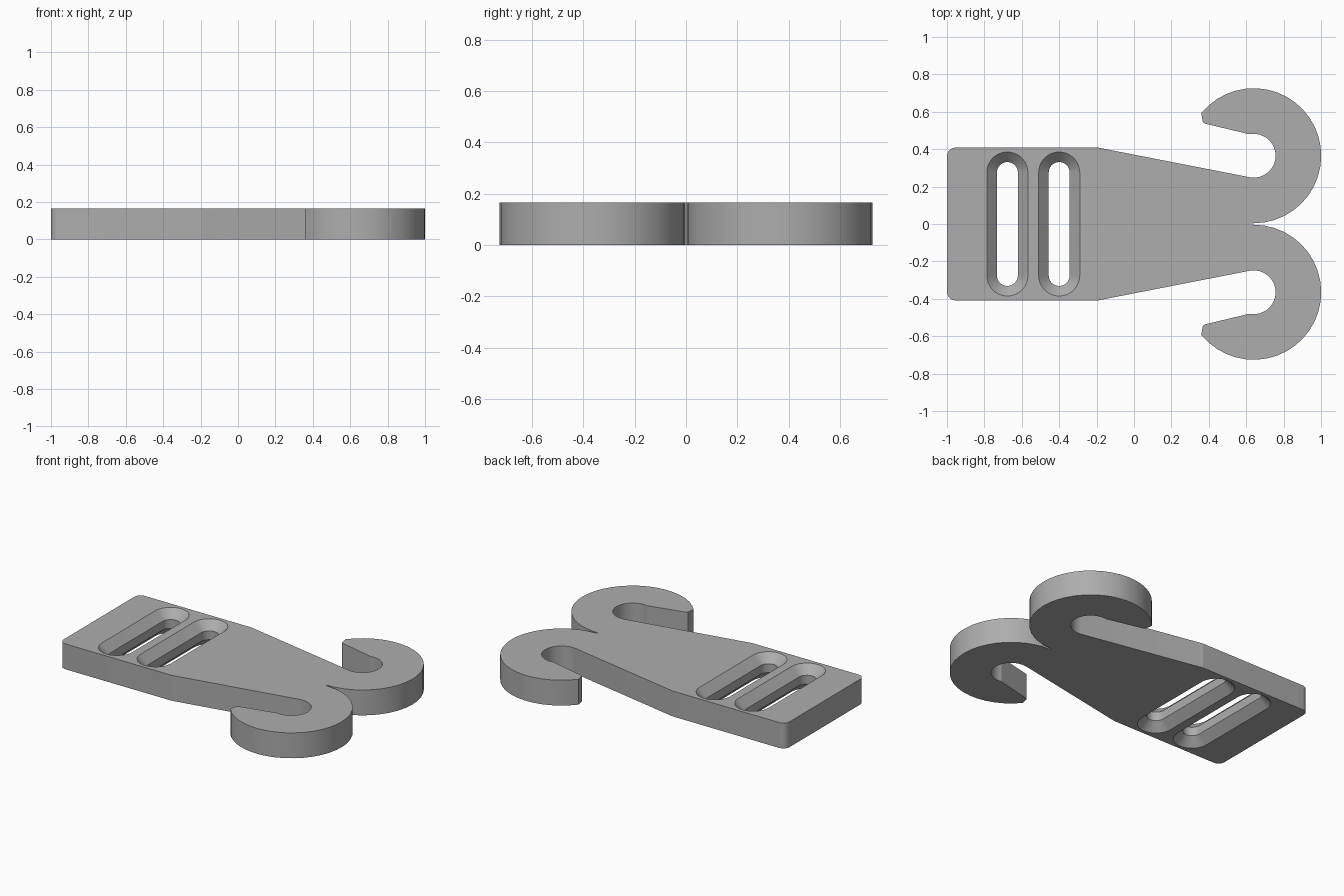
import bpy
import bmesh
from math import sin, cos, pi, radians

cube = bpy.data.objects.get("Cube")
if cube:
    bpy.data.objects.remove(cube, do_unlink=True)

THICK = 0.165

grey = bpy.data.materials.new("plain grey")
grey.use_nodes = True
colour = (0.42, 0.42, 0.42, 1)
grey.diffuse_color = colour
grey.node_tree.nodes["Principled BSDF"].inputs["Base Color"].default_value = colour


def arc(cx, cy, r, start, end, steps):
    """Points along an arc, angles in degrees."""
    angles = [radians(start + (end - start) * i / steps) for i in range(steps + 1)]
    return [(cx + r * cos(a), cy + r * sin(a)) for a in angles]


def loft(name, sections):
    """Solid through stacked (outline, height) sections, counter-clockwise."""
    bm = bmesh.new()
    rings = [[bm.verts.new((x, y, z)) for x, y in pts] for pts, z in sections]
    bm.faces.new(rings[0][::-1])
    bm.faces.new(rings[-1])
    for low, high in zip(rings, rings[1:]):
        for i in range(len(low)):
            j = (i + 1) % len(low)
            bm.faces.new((low[i], low[j], high[j], high[i]))
    mesh = bpy.data.meshes.new(name)
    bm.to_mesh(mesh)
    bm.free()
    mesh.materials.append(grey)
    obj = bpy.data.objects.new(name, mesh)
    bpy.context.collection.objects.link(obj)
    return obj


def slot(r, x, half=0.275):
    """Rounded slot outline running along y."""
    return arc(x, half, r, 0, 180, 18) + arc(x, -half, r, 180, 360, 18)


# Left half of the plate outline, ending in an open hook
hx, hy = 0.64, 0.365
half = arc(hx, hy, 0.361, -90, 141, 26)                  # outer hook curve
half += [(0.368, 0.545), (0.378, 0.537)]                 # blunt tip
half += arc(hx, hy, 0.117, 101.3, -101.3, 22)            # inner hook curve
half += [(-0.19, 0.408)]                                 # start of the taper
half += arc(-0.955, 0.363, 0.045, 90, 180, 10)           # rounded corner
outline = half + [(x, -y) for x, y in reversed(half)]
plate = loft("hook_plate", [(outline, 0), (outline, THICK)])

# Strap slots, flared on both faces
FLARE, DEEP, OVER = 0.054, 0.054, 0.01
for i, x in enumerate((-0.677, -0.4)):
    wide = slot(0.056 + FLARE + OVER * FLARE / DEEP, x)
    narrow = slot(0.056, x)
    cutter = loft(f"slot_cutter_{i + 1}", [
        (wide, -OVER), (narrow, DEEP), (narrow, THICK - DEEP), (wide, THICK + OVER)])
    cutter.hide_render = True
    mod = plate.modifiers.new("slot", "BOOLEAN")
    mod.operation = "DIFFERENCE"
    mod.solver = "EXACT"
    mod.object = cutter
    bpy.context.view_layer.objects.active = plate
    bpy.ops.object.modifier_apply(modifier=mod.name)
    bpy.data.objects.remove(cutter, do_unlink=True)

# Smooth curves, crisp edges and taper crease
bpy.ops.object.select_all(action="DESELECT")
plate.select_set(True)
bpy.context.view_layer.objects.active = plate
bpy.ops.object.shade_smooth_by_angle(angle=radians(10.8))
